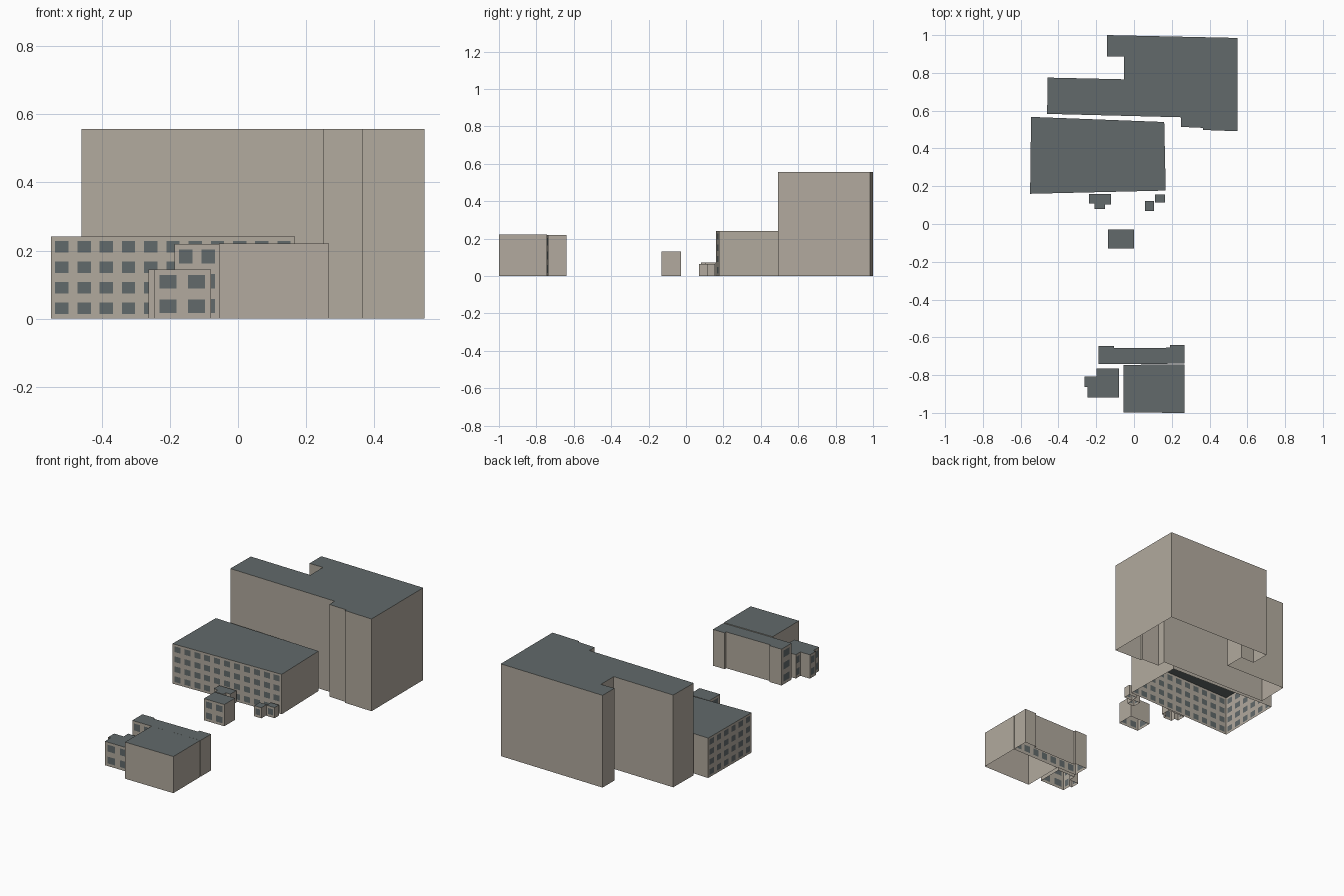
import bpy
import bmesh
from mathutils import Vector

if "Cube" in bpy.data.objects:
    bpy.data.objects.remove(bpy.data.objects["Cube"])


def material(name, rgb):
    m = bpy.data.materials.new(name)
    m.diffuse_color = (*rgb, 1)
    m.use_nodes = True
    m.node_tree.nodes["Principled BSDF"].inputs["Base Color"].default_value = m.diffuse_color
    return m


WALL, SLATE = 0, 1
MATS = [material("warm_grey_wall", (0.445, 0.402, 0.342)),
        material("slate_roof_and_glass", (0.122, 0.144, 0.147))]
CELL = 0.0635  # smallest width of one window bay


def breaks(count, low, high):
    """Fractions 0..1 that split a wall into bays with a window in each."""
    out = [0.0]
    for i in range(count):
        out += [(i + low) / count, (i + high) / count]
    return out + [1.0]


def wall(bm, a, b, height, floors):
    """One wall; street sides (-x, -y) get a grid of flush window faces."""
    edge = b - a
    normal = Vector((edge.y, -edge.x)).normalized()
    street = min(normal.x, normal.y) < -0.9
    us, vs = [0.0, 1.0], [0.0, 1.0]
    if floors and street and edge.length > 0.03:
        us = breaks(max(1, int(edge.length / CELL)), 0.2, 0.8)
        vs = breaks(floors, 0.22, 0.79)
    grid = [[bm.verts.new((*(a + edge * u), height * v)) for u in us] for v in vs]
    for j in range(len(vs) - 1):
        for i in range(len(us) - 1):
            f = bm.faces.new((grid[j][i], grid[j][i + 1],
                              grid[j + 1][i + 1], grid[j + 1][i]))
            f.material_index = SLATE if i % 2 and j % 2 else WALL


def building(name, outline, height, floors=0):
    """Open-bottomed block from a counter-clockwise outline."""
    bm = bmesh.new()
    pts = [Vector(p) for p in outline]
    for a, b in zip(pts, pts[1:] + pts[:1]):
        wall(bm, a, b, height, floors)
    roof = bm.faces.new([bm.verts.new((*p, height)) for p in pts])
    roof.material_index = SLATE
    bmesh.ops.remove_doubles(bm, verts=bm.verts, dist=1e-5)
    mesh = bpy.data.meshes.new(name)
    bm.to_mesh(mesh)
    bm.free()
    for m in MATS:
        mesh.materials.append(m)
    bpy.context.collection.objects.link(bpy.data.objects.new(name, mesh))


def box(x0, x1, y0, y1):
    return [(x0, y0), (x1, y0), (x1, y1), (x0, y1)]


# Tall plain block at the back
building("tall_block", [
    (-0.46, 0.583), (0.25, 0.565), (0.25, 0.514), (0.365, 0.509),
    (0.365, 0.498), (0.548, 0.491), (0.548, 0.985), (-0.143, 1.0),
    (-0.143, 0.887), (-0.053, 0.887), (-0.053, 0.766), (-0.457, 0.775)], 0.557)

# Four-storey block
building("office_block", [
    (-0.55, 0.16), (0.168, 0.177), (0.16, 0.54), (-0.545, 0.567)], 0.241, 4)

# Small annexes in front of the office block
building("porch_annex", [
    (-0.21, 0.08), (-0.153, 0.08), (-0.153, 0.103), (-0.123, 0.103),
    (-0.123, 0.16), (-0.237, 0.16), (-0.237, 0.108), (-0.21, 0.108)], 0.072, 1)
building("left_shed", box(0.059, 0.107, 0.07, 0.122), 0.064, 1)
building("right_shed", box(0.111, 0.165, 0.113, 0.155), 0.064, 1)

# Two-storey house in the middle
building("middle_house", box(-0.137, 0.0, -0.13, -0.028), 0.131, 2)

# Front group: plain hall, three-storey wing, two-storey house
building("front_hall", [
    (-0.056, -0.998), (0.268, -1.0), (0.268, -0.743), (-0.056, -0.746)], 0.221)
building("rear_wing", [
    (-0.187, -0.742), (-0.055, -0.742), (0.268, -0.739), (0.268, -0.64),
    (0.19, -0.64), (0.19, -0.655), (-0.106, -0.657), (-0.106, -0.645),
    (-0.187, -0.645)], 0.219, 3)
building("corner_house", [
    (-0.247, -0.918), (-0.08, -0.918), (-0.08, -0.764), (-0.199, -0.764),
    (-0.199, -0.807), (-0.263, -0.807), (-0.263, -0.863), (-0.247, -0.863)],
    0.144, 2)
